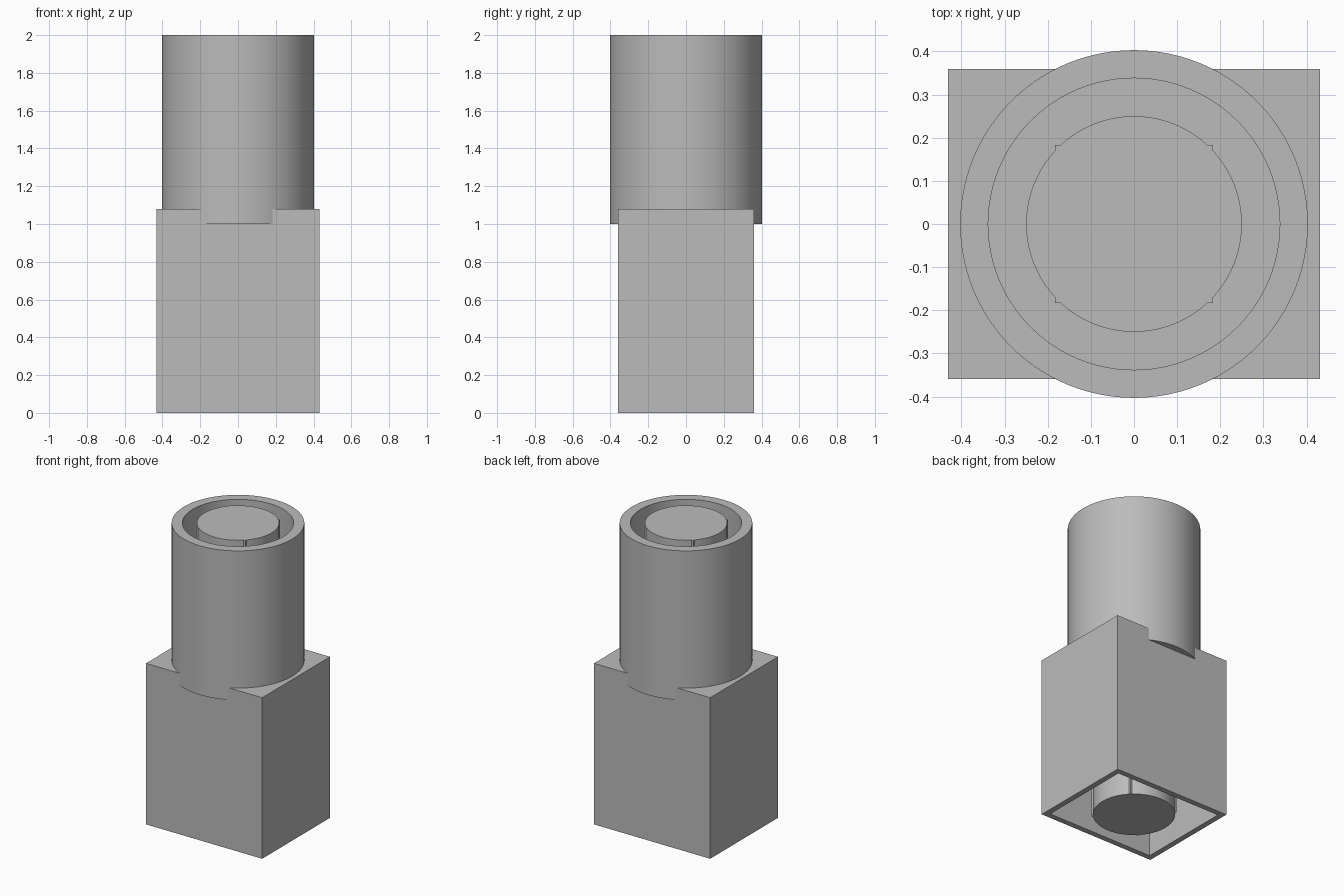
import bpy
import bmesh
from math import acos, cos, sin, pi, radians

cube = bpy.data.objects.get("Cube")
if cube:
    bpy.data.objects.remove(cube, do_unlink=True)

grey = bpy.data.materials.new("plain_grey")
grey.use_nodes = True
grey.diffuse_color = (0.5, 0.5, 0.5, 1)
grey.node_tree.nodes["Principled BSDF"].inputs["Base Color"].default_value = (0.5, 0.5, 0.5, 1)


def circle(radius, sides=96):
    return [(radius * cos(2 * pi * i / sides), radius * sin(2 * pi * i / sides))
            for i in range(sides)]


def rectangle(x, y):
    return [(-x, -y), (x, -y), (x, y), (-x, y)]


def loft(name, rings, closed=False):
    """Join stacked (outline, z) rings; cap both ends unless the loop closes."""
    bm = bmesh.new()
    loops = [[bm.verts.new((x, y, z)) for x, y in outline] for outline, z in rings]
    pairs = list(zip(loops, loops[1:]))
    if closed:
        pairs.append((loops[-1], loops[0]))
    else:
        bm.faces.new(loops[0])
        bm.faces.new(loops[-1])
    for low, high in pairs:
        n = len(low)
        for i in range(n):
            j = (i + 1) % n
            bm.faces.new((low[i], low[j], high[j], high[i]))
    bmesh.ops.recalc_face_normals(bm, faces=bm.faces)
    mesh = bpy.data.meshes.new(name)
    bm.to_mesh(mesh)
    bm.free()
    mesh.materials.append(grey)
    obj = bpy.data.objects.new(name, mesh)
    bpy.context.collection.objects.link(obj)
    bpy.ops.object.select_all(action='DESELECT')
    bpy.context.view_layer.objects.active = obj
    obj.select_set(True)
    bpy.ops.object.shade_smooth_by_angle(angle=radians(30))
    return obj


# Rectangular housing, hollow and open underneath
half_x, half_y, wall, top = 0.431, 0.359, 0.037, 1.08
outer = rectangle(half_x, half_y)
inner = rectangle(half_x - wall, half_y - wall)
loft("housing", [(inner, 1.0), (inner, 0), (outer, 0), (outer, top)])

# Round sleeve standing on the housing and overhanging its long sides
sleeve, bore = circle(0.403), circle(0.338)
loft("sleeve", [(sleeve, 1.0), (sleeve, 2.0), (bore, 2.0), (bore, 1.0)], closed=True)

# Full-height core: a round bar with four slim square corner ribs
radius, rib = 0.25, 0.183
half_arc = acos(rib / radius)
outline = []
for quarter in range(4):
    turn = quarter * pi / 2
    for i in range(25):
        a = turn - half_arc + 2 * half_arc * i / 24
        outline.append((radius * cos(a), radius * sin(a)))
    corner = turn + pi / 4
    outline.append((rib * 2 ** 0.5 * cos(corner), rib * 2 ** 0.5 * sin(corner)))
loft("core", [(outline, 0), (outline, 2.0)])
